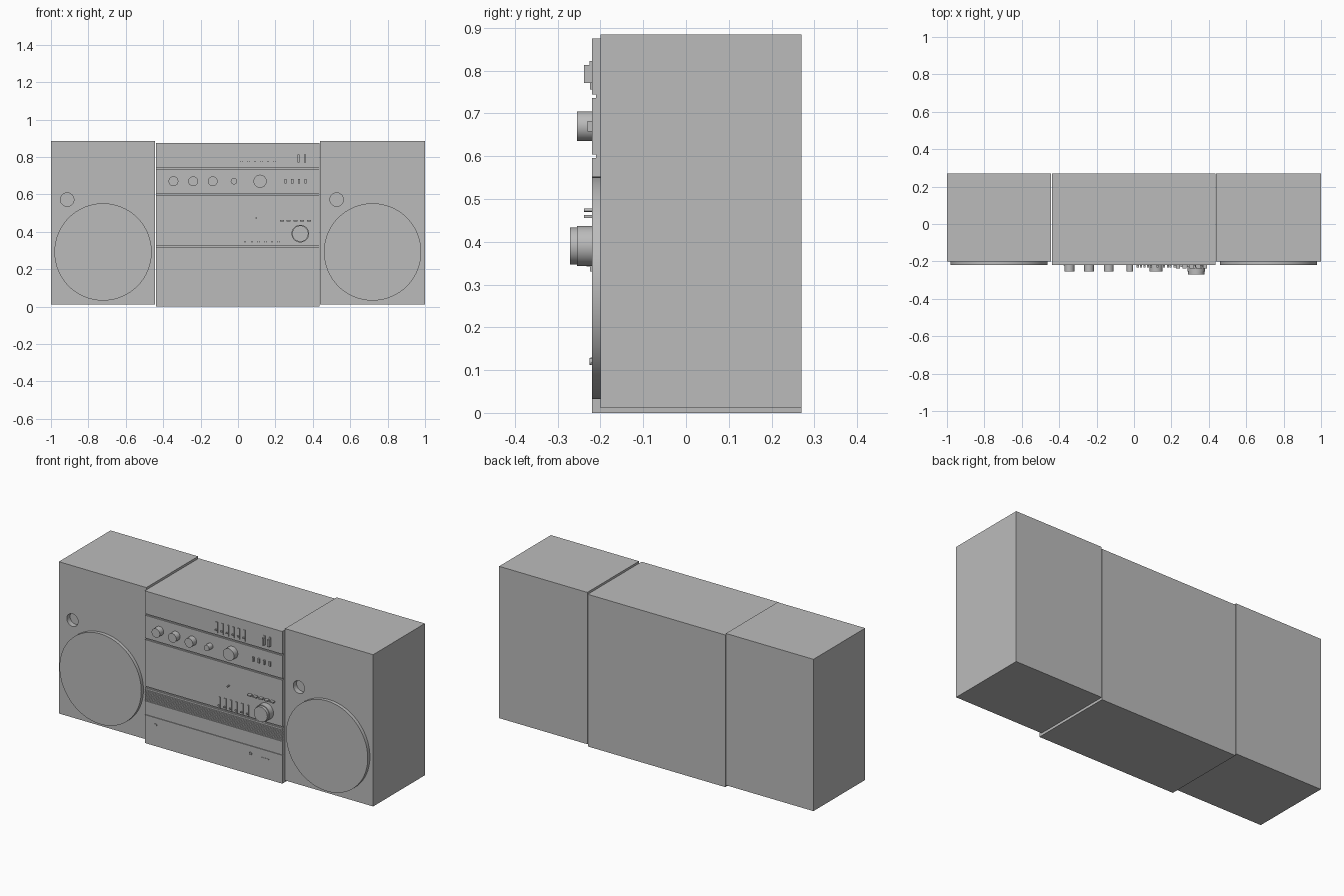
import bpy
import bmesh
from math import pi
from mathutils import Matrix, Vector

if "Cube" in bpy.data.objects:
    bpy.data.objects.remove(bpy.data.objects["Cube"])

grey = bpy.data.materials.new("grey")
grey.use_nodes = True
grey.diffuse_color = (0.5, 0.5, 0.5, 1)
grey.node_tree.nodes["Principled BSDF"].inputs["Base Color"].default_value = (0.5, 0.5, 0.5, 1)

FRONT = -0.22          # front plane of the centre unit
BACK = 0.27
BAFFLE = -0.20         # front plane of the speakers


def finish(name, bm, smooth=False):
    bmesh.ops.recalc_face_normals(bm, faces=bm.faces)
    mesh = bpy.data.meshes.new(name)
    bm.to_mesh(mesh)
    bm.free()
    mesh.materials.append(grey)
    obj = bpy.data.objects.new(name, mesh)
    bpy.context.collection.objects.link(obj)
    bpy.ops.object.select_all(action="DESELECT")
    obj.select_set(True)
    bpy.context.view_layer.objects.active = obj
    if smooth:
        bpy.ops.object.shade_smooth_by_angle()
    return obj


def box(name, x, y, z):
    """Box from (low, high) ranges."""
    bm = bmesh.new()
    bmesh.ops.create_cube(bm, size=1)
    size = Vector([r[1] - r[0] for r in (x, y, z)])
    mid = Vector([(r[0] + r[1]) / 2 for r in (x, y, z)])
    bmesh.ops.transform(bm, verts=bm.verts,
                        matrix=Matrix.Translation(mid) @ Matrix.Diagonal(size).to_4x4())
    return finish(name, bm)


def disc(name, x, z, radius, y_front, y_back=FRONT, sides=32):
    """Cylinder lying along y."""
    bm = bmesh.new()
    bmesh.ops.create_cone(bm, cap_ends=True, segments=sides, radius1=radius,
                          radius2=radius, depth=y_back - y_front)
    bmesh.ops.transform(bm, verts=bm.verts,
                        matrix=Matrix.Translation((x, (y_front + y_back) / 2, z))
                        @ Matrix.Rotation(pi / 2, 4, "X"))
    return finish(name, bm, smooth=True)


def plate(name, x, z, width, height, y_front):
    return box(name, (x - width / 2, x + width / 2), (y_front, FRONT),
               (z - height / 2, z + height / 2))


# Centre unit: a side profile with grooves, extruded across the width
grooves = [(0.165, 0.004, 0.004)]
grooves += [(0.245 + 0.009 * i, 0.004, 0.004) for i in range(8)]
grooves += [(z, 0.009, 0.01) for z in (0.323, 0.6, 0.74)]
profile = [(BACK, 0), (FRONT, 0)]
for z, width, depth in grooves:
    low, high = z - width / 2, z + width / 2
    profile += [(FRONT, low), (FRONT + depth, low), (FRONT + depth, high), (FRONT, high)]
profile += [(FRONT, 0.875), (BACK, 0.875)]
bm = bmesh.new()
face = bm.faces.new([bm.verts.new((-0.439, y, z)) for y, z in profile])
extruded = bmesh.ops.extrude_face_region(bm, geom=[face])["geom"]
bmesh.ops.translate(bm, vec=(0.875, 0, 0),
                    verts=[v for v in extruded if isinstance(v, bmesh.types.BMVert)])
finish("centre_unit", bm)

# Speakers: cabinet with a recessed port and a round grille
for side, low, high in (("right", -1, -0.443), ("left", 0.439, 1)):
    mid = (low + high) / 2
    cabinet = box(side + "_speaker", (low, high), (BAFFLE, BACK), (0.012, 0.885))
    cutter = disc("port_cutter", mid - 0.192, 0.572, 0.036, BAFFLE - 0.03, BAFFLE + 0.03)
    cutter.hide_render = True
    cut = cabinet.modifiers.new("port", "BOOLEAN")
    cut.operation = "DIFFERENCE"
    cut.solver = "EXACT"
    cut.object = cutter
    bpy.context.view_layer.objects.active = cabinet
    bpy.ops.object.modifier_apply(modifier="port")
    bpy.data.objects.remove(cutter)
    disc(side + "_grille", mid, 0.292, 0.26, FRONT, BAFFLE, sides=96)

# Row of control knobs
for i, (x, radius) in enumerate([(-0.345, 0.026), (-0.24, 0.026), (-0.135, 0.026),
                                 (-0.022, 0.017), (0.118, 0.035)]):
    disc(f"control_knob_{i}", x, 0.67, radius, -0.255)

# Tuning knob in two steps
disc("tuning_knob_base", 0.333, 0.39, 0.047, -0.255, sides=48)
disc("tuning_knob_cap", 0.333, 0.39, 0.043, -0.271, -0.255, sides=48)

# Two rows of sliders, each a thin track with a small handle
for row, start, step, z, handle_z in (("upper", 0.02, 0.035, 0.788, 0.776),
                                      ("lower", 0.038, 0.036, 0.362, 0.346)):
    for i in range(6):
        x = start + step * i
        plate(f"{row}_slider_track_{i}", x, z, 0.011, 0.064, FRONT - 0.004)
        plate(f"{row}_slider_handle_{i}", x, handle_z, 0.011, 0.007, -0.232)

# Tall switches
for i, x in enumerate((0.324, 0.358)):
    plate(f"switch_track_{i}", x, 0.797, 0.012, 0.05, FRONT - 0.005)
    plate(f"switch_{i}", x, 0.792, 0.011, 0.042, -0.238)

# Push buttons and selector keys
for i in range(4):
    plate(f"push_button_{i}", 0.255 + 0.035 * i, 0.67, 0.011, 0.024, -0.23)
for i in range(5):
    plate(f"selector_key_{i}", 0.235 + 0.036 * i, 0.459, 0.022, 0.008, -0.238)

# Indicator pin, sockets and slot on the lower panel
disc("indicator_pin", 0.098, 0.474, 0.004, -0.238, sides=16)
disc("right_socket", -0.37, 0.122, 0.008, -0.223, sides=16)
disc("left_socket", 0.235, 0.12, 0.008, -0.226, sides=16)
plate("lower_slot", 0.325, 0.115, 0.05, 0.006, FRONT - 0.002)
